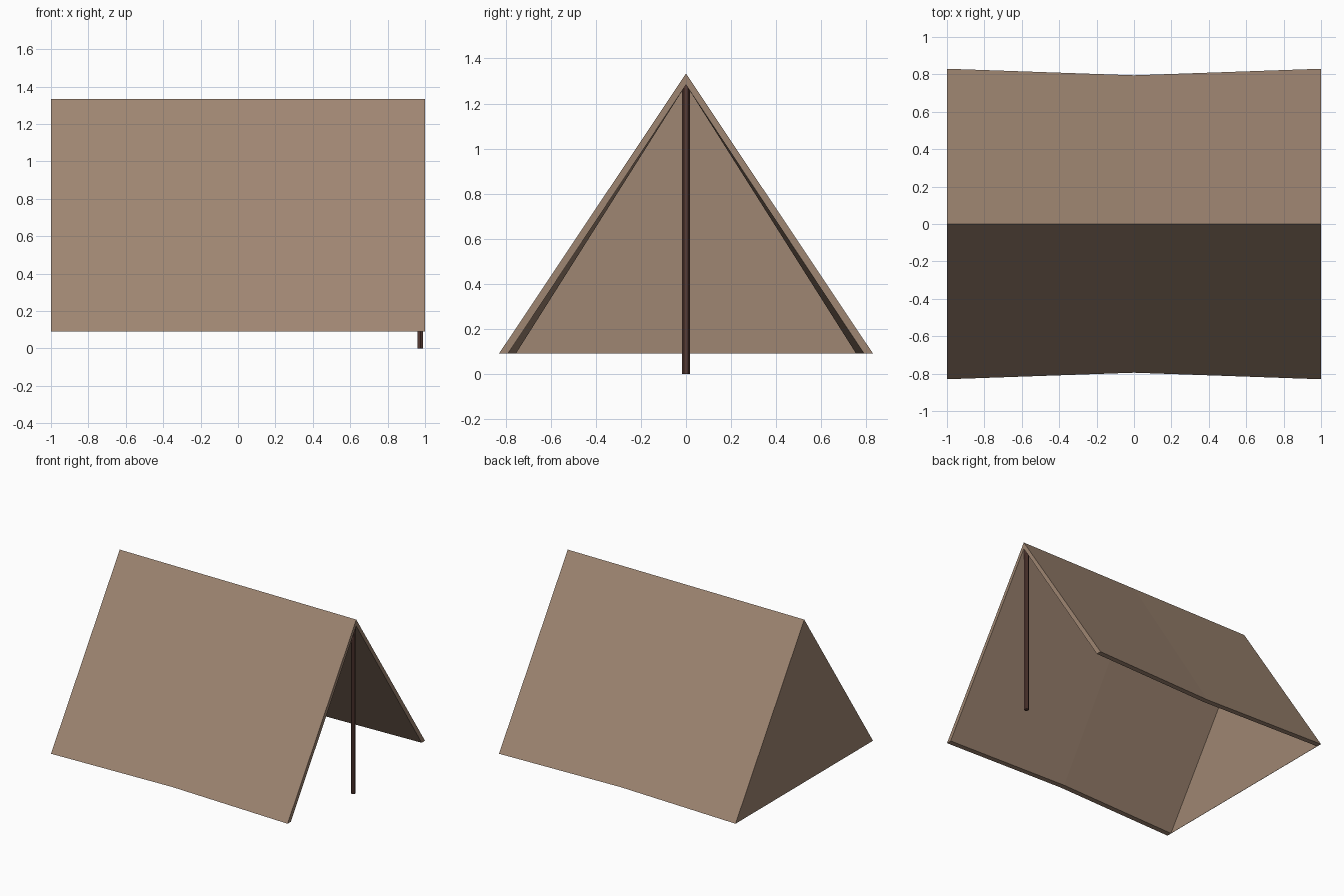
import bpy, bmesh, math

if "Cube" in bpy.data.objects:
    bpy.data.objects.remove(bpy.data.objects["Cube"])


def material(name, rgb):
    m = bpy.data.materials.new(name)
    lin = [((c / 255 + 0.055) / 1.055) ** 2.4 for c in rgb]
    m.diffuse_color = (*lin, 1)
    m.use_nodes = True
    m.node_tree.nodes["Principled BSDF"].inputs["Base Color"].default_value = m.diffuse_color
    return m


canvas = material("tan canvas", (159, 134, 114))
wood = material("dark brown wood", (88, 60, 53))


def add_object(name, bm, mat):
    bmesh.ops.recalc_face_normals(bm, faces=bm.faces)
    me = bpy.data.meshes.new(name)
    bm.to_mesh(me)
    bm.free()
    me.materials.append(mat)
    ob = bpy.data.objects.new(name, me)
    bpy.context.collection.objects.link(ob)
    return ob


BASE, RIDGE, INNER_RIDGE, THICK = 0.09, 1.333, 1.283, 0.04

# Tent cover: inverted-V section lofted through three stations, pinched mid-length
bm = bmesh.new()
rings = []
for x, w in ((-1, 0.83), (0, 0.795), (1, 0.83)):
    section = [(-w, BASE), (0, RIDGE), (w, BASE),
               (w - THICK, BASE), (0, INNER_RIDGE), (-w + THICK, BASE)]
    rings.append([bm.verts.new((x, y, z)) for y, z in section])
for a, b in zip(rings, rings[1:]):
    for i in range(6):
        j = (i + 1) % 6
        bm.faces.new((a[i], a[j], b[j], b[i]))
# front rim of the opening, one quad per panel
r = rings[-1]
bm.faces.new((r[0], r[1], r[4], r[5]))
bm.faces.new((r[1], r[2], r[3], r[4]))
# closed end: rim plus inner triangle
r = rings[0]
bm.faces.new((r[0], r[1], r[4], r[5]))
bm.faces.new((r[1], r[2], r[3], r[4]))
add_object("tent_cover", bm, canvas)

# Closed end wall
bm = bmesh.new()
bm.faces.new([bm.verts.new((-1, y, z)) for y, z in
              ((-0.83, BASE), (0, RIDGE), (0.83, BASE))])
geom = bmesh.ops.extrude_face_region(bm, geom=bm.faces[:])["geom"]
for v in geom:
    if isinstance(v, bmesh.types.BMVert):
        v.co.x += 0.002
add_object("end_wall", bm, canvas)

# Hexagonal support pole at the open end
bpy.ops.mesh.primitive_cylinder_add(vertices=6, radius=0.018, depth=1.29,
                                    location=(0.975, 0, 0.645))
pole = bpy.context.object
pole.name = "support_pole"
pole.data.materials.append(wood)
pole.scale.x = 0.9
